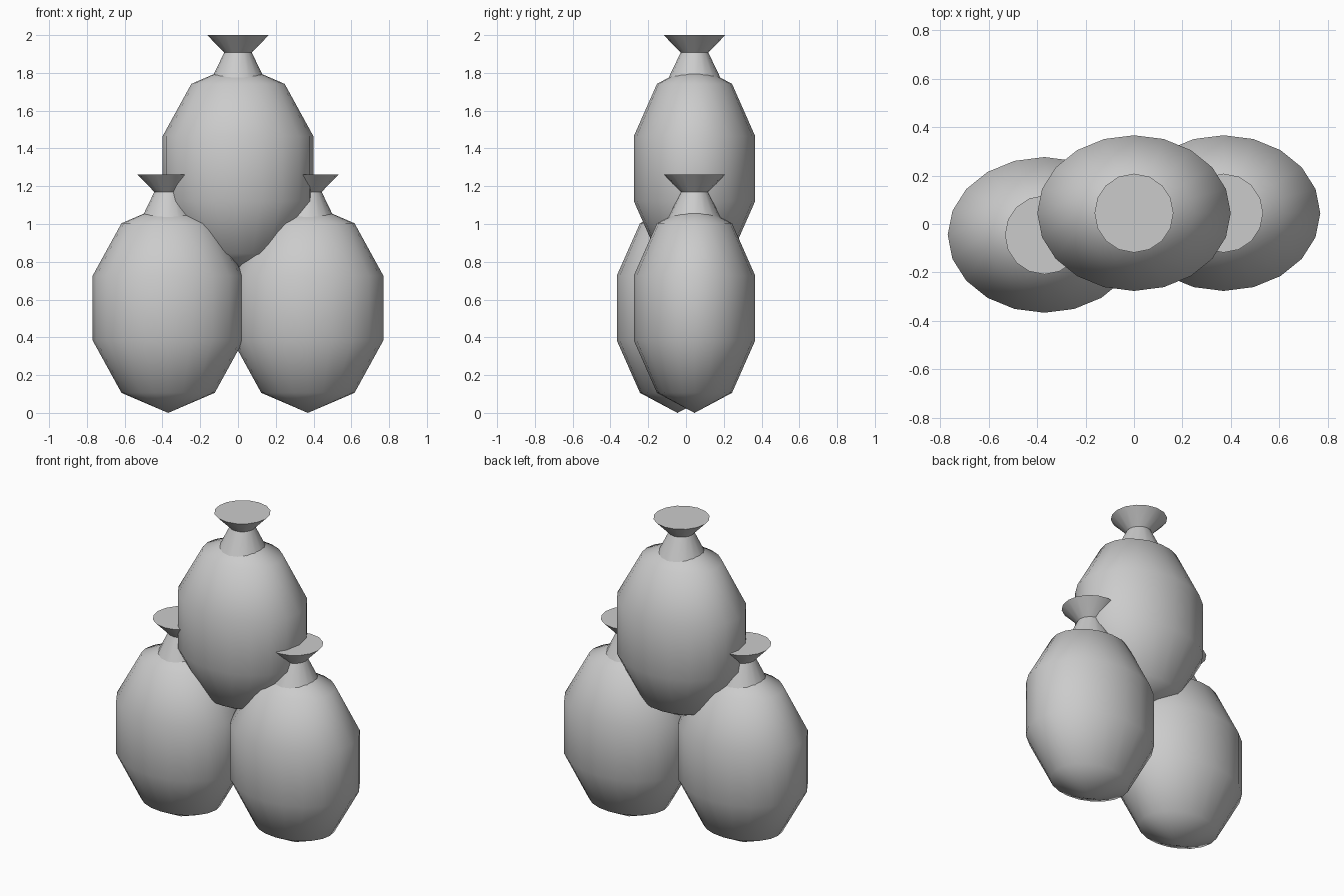
import bpy, bmesh, math
from mathutils import Matrix

cube = bpy.data.objects.get("Cube")
if cube:
    bpy.data.objects.remove(cube)

# Single plain cloth colour
cloth = bpy.data.materials.new("grey_cloth")
cloth.use_nodes = True
colour = (0.6, 0.6, 0.6, 1)
cloth.diffuse_color = colour
cloth.node_tree.nodes["Principled BSDF"].inputs["Base Color"].default_value = colour


def finish(bm, name, location):
    bmesh.ops.recalc_face_normals(bm, faces=bm.faces)
    mesh = bpy.data.meshes.new(name)
    bm.to_mesh(mesh)
    bm.free()
    mesh.materials.append(cloth)
    obj = bpy.data.objects.new(name, mesh)
    obj.location = location
    bpy.context.collection.objects.link(obj)
    bpy.ops.object.select_all(action="DESELECT")
    obj.select_set(True)
    bpy.context.view_layer.objects.active = obj
    bpy.ops.object.shade_smooth_by_angle(angle=math.radians(60))


def sack_body(name, location):
    # Flattened coarse ball, pointed at the base
    bm = bmesh.new()
    bmesh.ops.create_uvsphere(bm, u_segments=20, v_segments=5, radius=1)
    bmesh.ops.transform(bm, verts=bm.verts,
                        matrix=Matrix.Translation((0, 0, 0.555)) @ Matrix.Diagonal((0.42, 0.338, 0.555, 1)))
    finish(bm, name, location)


def sack_neck(name, location, sides=16):
    # Gathered neck: tapers to the tie, then flares to a flat closed top
    bm = bmesh.new()
    rings = []
    for radius, z in ((0.15, 1.01), (0.073, 1.17), (0.163, 1.262)):
        rings.append([bm.verts.new((radius * math.cos(a), radius * math.sin(a), z))
                      for a in (math.tau * i / sides for i in range(sides))])
    for low, high in zip(rings, rings[1:]):
        for i in range(sides):
            j = (i + 1) % sides
            bm.faces.new((low[i], low[j], high[j], high[i]))
    bm.faces.new(rings[-1])
    bm.faces.new(rings[0][::-1])
    finish(bm, name, location)


# Two sacks side by side with a third stacked on top
for label, spot in (("right", (-0.37, -0.045, 0)),
                    ("left", (0.37, 0.045, 0)),
                    ("top", (0, 0.045, 0.738))):
    sack_body(label + "_sack_body", spot)
    sack_neck(label + "_sack_neck", spot)
